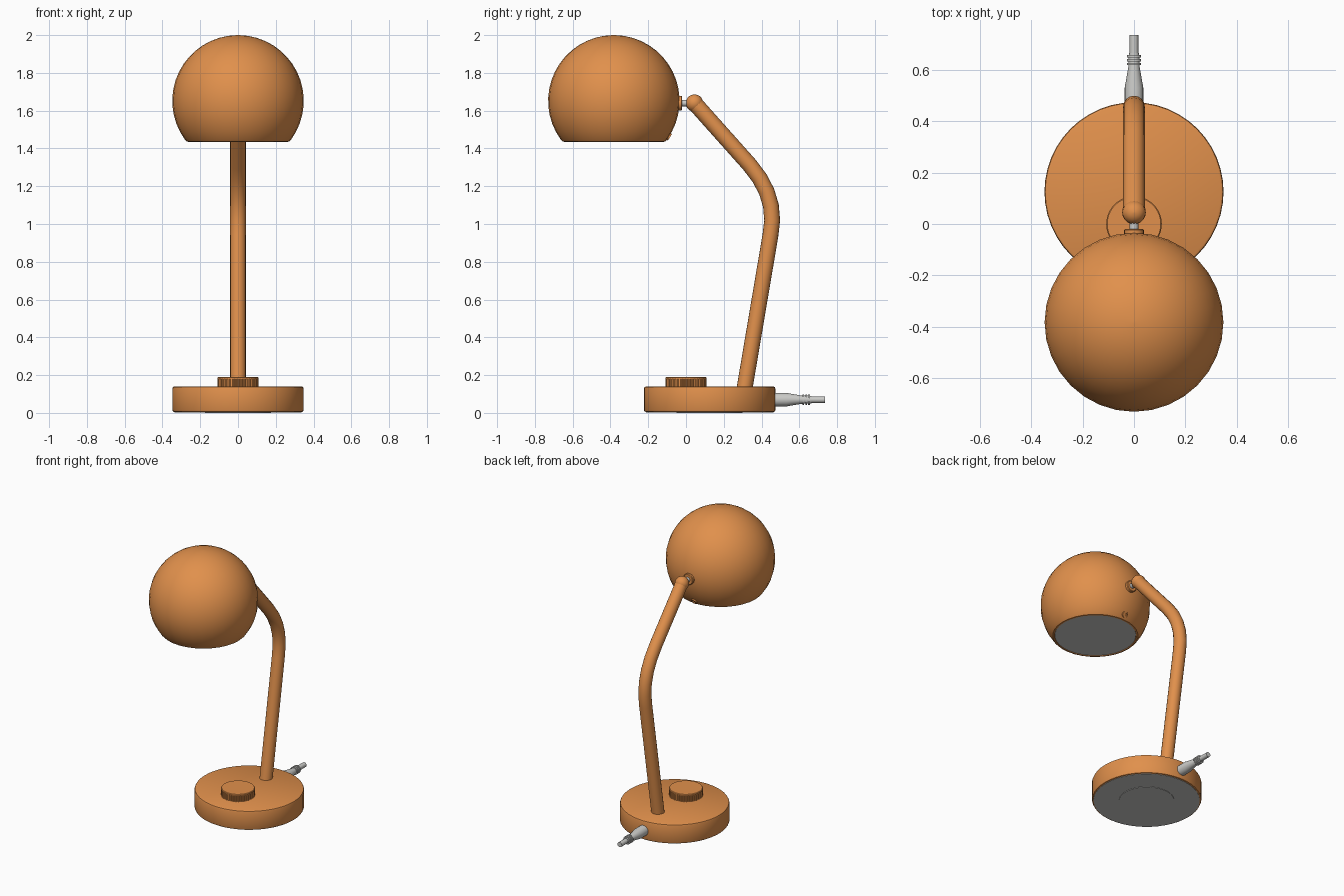
import bpy, bmesh, math
from mathutils import Vector

if "Cube" in bpy.data.objects:
    bpy.data.objects.remove(bpy.data.objects["Cube"], do_unlink=True)


def material(name, rgb):
    m = bpy.data.materials.new(name)
    m.use_nodes = True
    m.diffuse_color = (*rgb, 1)
    m.node_tree.nodes["Principled BSDF"].inputs["Base Color"].default_value = (*rgb, 1)
    return m


ORANGE = material("orange enamel", (0.75, 0.28, 0.072))
GREY = material("light grey", (0.6, 0.6, 0.58))


def finish(name, bm, mat, angle=35):
    bmesh.ops.recalc_face_normals(bm, faces=bm.faces)
    mesh = bpy.data.meshes.new(name)
    bm.to_mesh(mesh)
    bm.free()
    mesh.materials.append(mat)
    ob = bpy.data.objects.new(name, mesh)
    bpy.context.collection.objects.link(ob)
    bpy.ops.object.select_all(action="DESELECT")
    ob.select_set(True)
    bpy.context.view_layer.objects.active = ob
    bpy.ops.object.shade_smooth_by_angle(angle=math.radians(angle))
    return ob


def lathe(name, profile, mat, at=(0, 0, 0), axis=(0, 0, 1), sides=32, ribs=0.0):
    """Turn a (radius, height) profile round an axis; ribs pushes alternate columns in."""
    bm = bmesh.new()
    turn = Vector((0, 0, 1)).rotation_difference(Vector(axis))
    rings = []
    for r, h in profile:
        ring = []
        for i in range(sides):
            a = math.tau * i / sides
            k = r - (ribs if i % 4 > 1 else 0)
            ring.append(bm.verts.new(turn @ Vector((k * math.cos(a), k * math.sin(a), h)) + Vector(at)))
        rings.append(ring)
    for low, high in zip(rings, rings[1:]):
        for i in range(sides):
            j = (i + 1) % sides
            bm.faces.new((low[i], low[j], high[j], high[i]))
    bm.faces.new(rings[0])
    bm.faces.new(rings[-1])
    return finish(name, bm, mat)


def tube(name, path, radius, mat, sides=16):
    """Sweep a circle along a path in the x = 0 plane."""
    bm = bmesh.new()
    rings = []
    for i, p in enumerate(path):
        d = (path[min(i + 1, len(path) - 1)] - path[max(i - 1, 0)]).normalized()
        side, up = Vector((1, 0, 0)), d.cross(Vector((1, 0, 0)))
        rings.append([bm.verts.new(p + radius * (side * math.cos(a) + up * math.sin(a)))
                      for a in (math.tau * k / sides for k in range(sides))])
    for low, high in zip(rings, rings[1:]):
        for k in range(sides):
            n = (k + 1) % sides
            bm.faces.new((low[k], low[n], high[n], high[k]))
    bm.faces.new(rings[0])
    bm.faces.new(rings[-1])
    return finish(name, bm, mat, 50)


# Base with rounded rims, and the pads beneath it
BASE = (0, 0.125, 0)
lathe("base", [(0.338, 0.005), (0.345, 0.008), (0.348, 0.015), (0.348, 0.128),
               (0.345, 0.136), (0.337, 0.14)], ORANGE, BASE, sides=48)
lathe("base_pad", [(0.337, 0.003), (0.337, 0.006)], GREY, BASE, sides=48)
lathe("base_pad_centre", [(0.175, 0), (0.175, 0.004)], GREY, BASE, sides=40)

# Dimmer knob with a ribbed edge and smooth cap
lathe("knob", [(0.108, 0.14), (0.108, 0.182)], ORANGE, sides=160, ribs=0.005)
lathe("knob_cap", [(0.108, 0.18), (0.108, 0.187), (0.104, 0.191)], ORANGE, sides=40)

# Arm: two straight lengths joined by a bend
foot, top = Vector((0, 0.31, 0.13)), Vector((0, 0.045, 1.64))
bend_in, corner, bend_out = Vector((0, 0.447, 0.94)), Vector((0, 0.49, 1.14)), Vector((0, 0.335, 1.315))
bend = [bend_in.lerp(corner, t).lerp(corner.lerp(bend_out, t), t) for t in (k / 5 for k in range(6))]
tube("arm", [foot] + bend + [top], 0.042, ORANGE)


def ball(name, centre, radius, mat, start, stop, steps, sides):
    """Sphere zone between two latitudes, in degrees."""
    lats = [math.radians(start + (stop - start) * i / steps) for i in range(steps + 1)]
    return lathe(name, [(radius * math.cos(a), radius * math.sin(a)) for a in lats], mat, centre, sides=sides)


# Swivel joint
ball("joint_ball", top, 0.046, ORANGE, -88, 88, 10, 20)
lathe("joint_pin", [(0.017, 0), (0.017, 0.07)], GREY, (0, -0.04, 1.64), (0, 1, 0), 16)
lathe("joint_collar", [(0.038, 0), (0.038, 0.022), (0.034, 0.026)], ORANGE, (0, -0.046, 1.64), (0, 1, 0), 24)

# Globe shade with a turned-in lip, closed by a diffuser
R, CENTRE = 0.348, Vector((0, -0.382, 1.652))
zone = [math.radians(-36 + 125 * i / 16) for i in range(17)]
lathe("shade", [(0.258, -0.208), (0.26, -0.217), (0.271, -0.216)]
      + [(R * math.cos(a), R * math.sin(a)) for a in zone], ORANGE, CENTRE, sides=32)
lathe("diffuser", [(0.258, -0.214), (0.258, -0.206)], GREY, CENTRE, sides=32)

# Small screw at the back of the shade
out = Vector((0, math.cos(math.radians(33)), -math.sin(math.radians(33))))
lathe("shade_screw", [(0.02, 0), (0.02, 0.012), (0.011, 0.012), (0.011, 0.004)], ORANGE,
      CENTRE + out * (R - 0.006), out, 16)

# Cable: strain relief, ridges and lead
CABLE = (0, 0, 0.07)
lathe("strain_relief", [(0.036, 0.45), (0.036, 0.53), (0.022, 0.61), (0.02, 0.665)], GREY, CABLE, (0, 1, 0), 20)
for y in (0.617, 0.632, 0.647):
    lathe("cable_ridge", [(0.028, y), (0.028, y + 0.009)], GREY, CABLE, (0, 1, 0), 20)
lathe("cable", [(0.017, 0.64), (0.017, 0.735)], GREY, CABLE, (0, 1, 0), 16)
